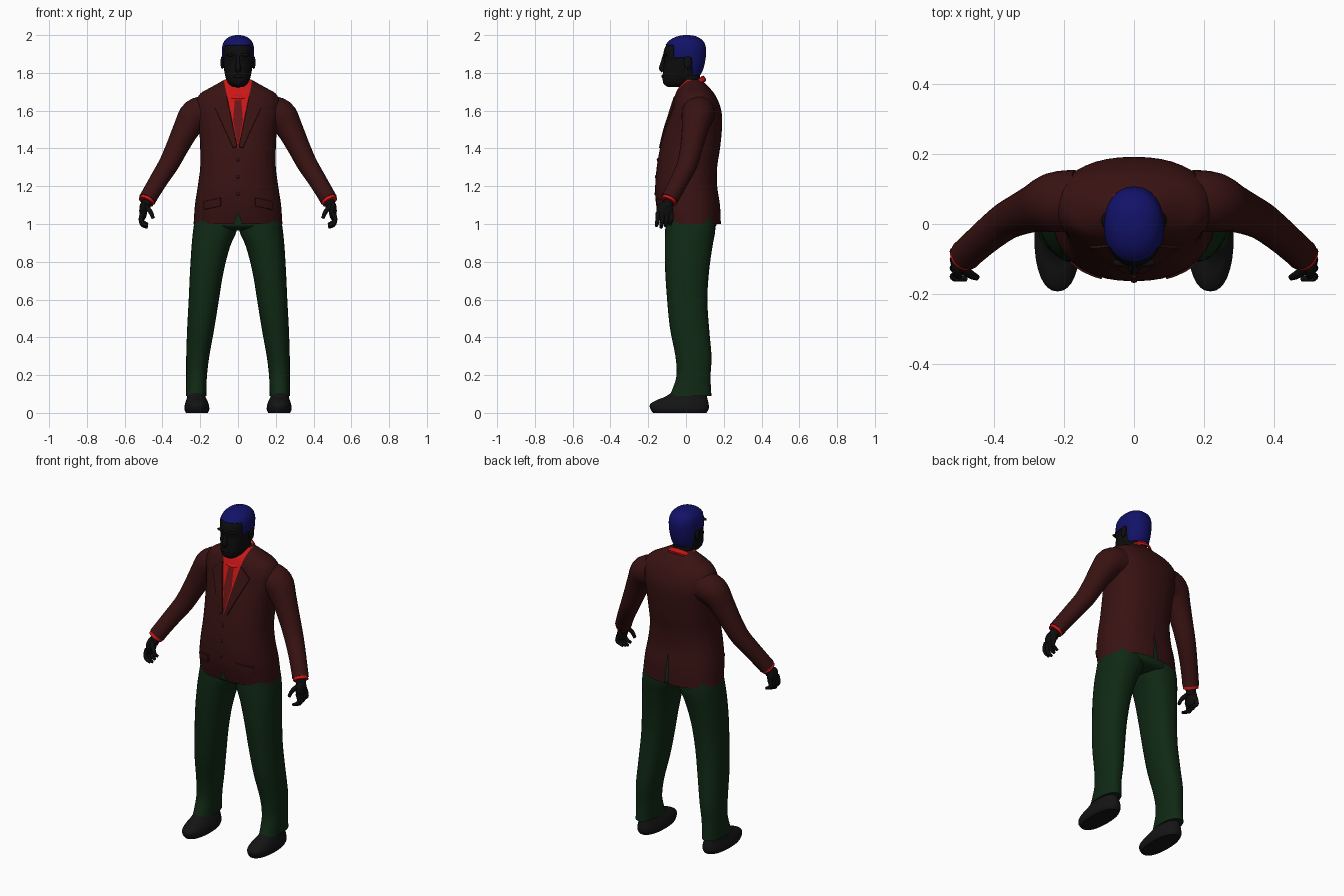
import bpy, bmesh, math
from mathutils import Vector

cube = bpy.data.objects.get("Cube")
if cube:
    bpy.data.objects.remove(cube, do_unlink=True)


def material(name, r, g, b):
    m = bpy.data.materials.new(name)
    m.use_nodes = True
    m.diffuse_color = (r, g, b, 1)
    bsdf = m.node_tree.nodes["Principled BSDF"]
    bsdf.inputs["Base Color"].default_value = (r, g, b, 1)
    bsdf.inputs["Roughness"].default_value = 0.8
    return m


JACKET = material("dark red cloth", 0.04, 0.006, 0.006)
SHIRT = material("bright red cloth", 0.6, 0.008, 0.008)
TIE = material("deep red silk", 0.14, 0.007, 0.007)
TROUSERS = material("dark green cloth", 0.005, 0.022, 0.007)
HAIR = material("navy hair", 0.006, 0.006, 0.14)
SKIN = material("black skin", 0.004, 0.004, 0.004)
SHOE = material("black leather", 0.007, 0.007, 0.007)
made = []


def finish(name, bm, *mats):
    mesh = bpy.data.meshes.new(name)
    bm.to_mesh(mesh)
    bm.free()
    for m in mats:
        mesh.materials.append(m)
    ob = bpy.data.objects.new(name, mesh)
    bpy.context.scene.collection.objects.link(ob)
    made.append(ob)
    return ob


def smooth_rows(rows, steps=4):
    """Catmull-Rom resampling of rows of numbers."""
    out = []
    last = len(rows) - 1
    for i in range(last):
        quad = [rows[max(0, min(last, i + k))] for k in (-1, 0, 1, 2)]
        for s in range(steps):
            t = s / steps
            out.append([0.5 * (2 * b + (c - a) * t + (2 * a - 5 * b + 4 * c - d) * t * t
                               + (3 * b - a - 3 * c + d) * t ** 3)
                        for a, b, c, d in zip(*quad)])
    return out + [list(rows[-1])]


def skin_rings(rings, start_cap=True, end_cap=True):
    bm = bmesh.new()
    loops = [[bm.verts.new(p) for p in ring] for ring in rings]
    n = len(loops[0])
    for lo, hi in zip(loops, loops[1:]):
        for i in range(n):
            j = (i + 1) % n
            bm.faces.new((lo[i], lo[j], hi[j], hi[i]))
    if start_cap:
        bm.faces.new(loops[0])
    if end_cap:
        bm.faces.new(loops[-1])
    bmesh.ops.recalc_face_normals(bm, faces=bm.faces)
    bm.normal_update()
    return bm


def stack(rows, n=32, power=2.3, side=1, start_cap=True):
    """Level rings; each row is z, centre x, half width, front y, back y."""
    rings = []
    for z, cx, hw, yf, yb in smooth_rows(rows):
        ring = []
        for i in range(n):
            a = math.tau * i / n
            c, s = math.cos(a), math.sin(a)
            px = math.copysign(abs(c) ** (2 / power), c)
            py = math.copysign(abs(s) ** (2 / power), s)
            ring.append((side * (cx + hw * px), (yf + yb) / 2 + (yb - yf) / 2 * py, z))
        rings.append(ring)
    return skin_rings(rings, start_cap)


def tube(rows, n=16, side=1):
    """Rings across a path; each row is x, y, z, radius."""
    rows = smooth_rows(rows)
    rings = []
    for i, (x, y, z, r) in enumerate(rows):
        ahead, behind = rows[min(i + 1, len(rows) - 1)], rows[max(i - 1, 0)]
        t = (Vector(ahead[:3]) - Vector(behind[:3])).normalized()
        u = t.cross(Vector((0, 1, 0))).normalized()
        v = t.cross(u)
        ring = []
        for k in range(n):
            a = math.tau * k / n
            p = Vector((x, y, z)) + r * (u * math.cos(a) + v * math.sin(a))
            ring.append((side * p.x, p.y, p.z))
        rings.append(ring)
    return skin_rings(rings)


def ellipsoid(name, centre, radii, mat):
    bm = bmesh.new()
    bmesh.ops.create_uvsphere(bm, u_segments=16, v_segments=10, radius=1)
    bmesh.ops.scale(bm, vec=radii, verts=bm.verts)
    bmesh.ops.translate(bm, vec=centre, verts=bm.verts)
    return finish(name, bm, mat)


def slice_faces(bm, faces, co, no):
    geom = set(faces)
    for f in faces:
        geom.update(f.edges)
        geom.update(f.verts)
    bmesh.ops.bisect_plane(bm, geom=list(geom), dist=1e-5, plane_co=co, plane_no=no)
    bm.normal_update()


def region(bm, poly, facing=-1):
    """Cut a convex x-z outline into the front or back and return its faces."""
    pts = [Vector((x, 0, z)) for x, z in poly]
    mid = sum(pts, Vector()) / len(pts)
    planes = []
    for a, b in zip(pts, pts[1:] + pts[:1]):
        no = (b - a).cross(Vector((0, 1, 0))).normalized()
        if (mid - a).dot(no) < 0:
            no = -no
        slice_faces(bm, [f for f in bm.faces if f.normal.y * facing > 0], a, no)
        planes.append((a, no))
    return [f for f in bm.faces if f.normal.y * facing > 0
            and all((f.calc_center_median() - a).dot(no) > 0 for a, no in planes)]


def raise_faces(bm, faces, depth):
    bmesh.ops.inset_region(bm, faces=faces, thickness=0.002, depth=depth, use_even_offset=True)
    bm.normal_update()


# Jacket body with shirt opening, tie, lapels, pocket flaps, front notch and back vent
bm = stack([(1.0, 0, .235, -.135, .185), (1.1, 0, .228, -.158, .18), (1.2, 0, .213, -.163, .165),
            (1.3, 0, .2, -.155, .165), (1.4, 0, .2, -.138, .18), (1.5, 0, .206, -.115, .19),
            (1.58, 0, .22, -.09, .19), (1.64, 0, .225, -.072, .175), (1.69, 0, .2, -.055, .15),
            (1.72, 0, .15, -.04, .125), (1.745, 0, .105, -.02, .1), (1.765, 0, .07, -.01, .08)],
           n=40, start_cap=False)
for f in region(bm, [(-.08, 1.78), (.08, 1.78), (0, 1.4)]):
    f.material_index = 1
for f in region(bm, [(-.015, 1.68), (.015, 1.68), (.026, 1.55), (0, 1.41), (-.026, 1.55)]):
    f.material_index = 2
for s in (1, -1):
    lapel = [(.004, 1.41), (.058, 1.675), (.078, 1.665), (.125, 1.62), (.025, 1.4)]
    raise_faces(bm, region(bm, [(s * x, z) for x, z in lapel]), .006)
    flap = [(.09, 1.14), (.18, 1.12), (.18, 1.075), (.09, 1.095)]
    raise_faces(bm, region(bm, [(s * x, z) for x, z in flap]), .006)
bmesh.ops.delete(bm, geom=region(bm, [(-.03, .98), (.03, .98), (0, 1.06)]), context="FACES")
bmesh.ops.delete(bm, geom=region(bm, [(-.014, .98), (.014, .98), (0, 1.18)], 1), context="FACES")
finish("jacket", bm, JACKET, SHIRT, TIE)
for z, y in ((1.34, -.15), (1.25, -.16), (1.16, -.163)):
    ellipsoid("jacket_button", (0, y, z), (.009, .005, .009), JACKET)

# Shirt collar, sloping up to the back of the neck
rings = []
for r, rise in ((.086, -.012), (.088, .0), (.076, .018), (.066, .016)):
    rings.append([(r * math.sin(a), .018 - r * math.cos(a), 1.715 - .052 * math.cos(a) + rise)
                  for a in (math.tau * i / 32 for i in range(32))])
finish("shirt_collar", skin_rings(rings, False, False), SHIRT)

# Neck
finish("neck", tube([(0, .03, 1.66, .06), (0, .02, 1.74, .06), (0, .005, 1.82, .062)], n=24), SKIN)

# Head with raised hair
bm = stack([(1.725, 0, .028, -.095, -.01), (1.742, 0, .05, -.118, .03), (1.77, 0, .064, -.124, .055),
            (1.8, 0, .071, -.122, .078), (1.83, 0, .076, -.119, .09), (1.86, 0, .079, -.115, .097),
            (1.895, 0, .081, -.12, .102), (1.93, 0, .081, -.113, .102), (1.96, 0, .073, -.094, .092),
            (1.98, 0, .056, -.068, .072), (1.992, 0, .032, -.036, .045), (1.996, 0, .01, -.01, .015)],
           power=2.2)
for co, no in (((0, 0, 1.945), (0, 0, 1)), ((0, 0, 1.88), (0, 0, 1)), ((0, 0, 1.79), (0, 0, 1)),
               ((0, -.065, 0), (0, 1, 0)), ((0, .03, 0), (0, 1, 0))):
    slice_faces(bm, list(bm.faces), co, no)
hair = []
for f in bm.faces:
    c = f.calc_center_median()
    if c.z > 1.945 or (c.z > 1.88 and c.y > -.065) or (c.z > 1.79 and c.y > .03):
        f.material_index = 1
        hair.append(f)
raise_faces(bm, hair, .004)
finish("head", bm, SKIN, HAIR)
finish("nose", tube([(0, -.116, 1.89, .007), (0, -.125, 1.85, .011),
                     (0, -.127, 1.825, .016), (0, -.118, 1.81, .012)]), SKIN)
ellipsoid("lips", (0, -.12, 1.782), (.026, .011, .011), SKIN)

for s, label in ((1, "left"), (-1, "right")):
    ellipsoid(label + "_ear", (s * .083, .01, 1.855), (.01, .021, .034), SKIN)
    ellipsoid(label + "_brow", (s * .035, -.11, 1.895), (.026, .012, .008), SKIN)

    # Sleeve and cuff
    finish(label + "_sleeve", tube(
        [(.16, .07, 1.595, .085), (.225, .062, 1.575, .086), (.275, .047, 1.5, .07),
         (.32, .03, 1.41, .06), (.365, .008, 1.32, .054), (.415, -.03, 1.24, .049),
         (.463, -.072, 1.16, .046), (.48, -.088, 1.13, .046)], n=24, side=s), JACKET)
    finish(label + "_cuff", tube([(.47, -.079, 1.147, .042), (.487, -.095, 1.117, .042)],
                                 n=24, side=s), SHIRT)

    # Hand with curled fingers
    finish(label + "_wrist", tube([(.478, -.087, 1.13, .028), (.495, -.103, 1.085, .028)], side=s), SKIN)
    ellipsoid(label + "_palm", (s * .502, -.112, 1.07), (.021, .045, .05), SKIN)
    for i in range(4):
        y = -.15 + .024 * i
        drop = .008 * abs(i - 1)
        finish(label + "_finger", tube(
            [(.505, y, 1.06, .013), (.514, y, 1.025, .012), (.505, y - .004, .995 + drop, .011),
             (.478, y - .006, .982 + drop, .008)], n=10, side=s), SKIN)
    finish(label + "_thumb", tube([(.492, -.125, 1.095, .015), (.464, -.145, 1.065, .012),
                                   (.449, -.152, 1.03, .009)], n=10, side=s), SKIN)

    # Trouser leg
    finish(label + "_trouser_leg", stack(
        [(.09, .222, .054, -.088, .135), (.13, .221, .054, -.07, .132), (.2, .219, .055, -.05, .13),
         (.3, .213, .061, -.056, .135), (.45, .197, .072, -.085, .122), (.6, .181, .08, -.1, .113),
         (.75, .165, .089, -.11, .122), (.88, .144, .102, -.112, .14), (.97, .121, .116, -.11, .155),
         (1.06, .112, .11, -.105, .15)], side=s), TROUSERS)

    # Shoe with a rounded toe
    finish(label + "_shoe", stack(
        [(0, .217, .058, -.175, .108), (.02, .218, .066, -.188, .12), (.045, .218, .063, -.19, .12),
         (.068, .219, .055, -.155, .115), (.088, .221, .048, -.105, .11),
         (.13, .222, .042, -.05, .1)], side=s), SHOE)

# Trouser seat joining the legs
finish("trouser_seat", stack([(.965, 0, .12, -.06, .1), (.985, 0, .2, -.108, .155),
                              (1.03, 0, .218, -.115, .16), (1.16, 0, .195, -.12, .14)]), TROUSERS)

# Smooth shading with sharp edges kept
bpy.ops.object.select_all(action="DESELECT")
for ob in made:
    ob.select_set(True)
bpy.context.view_layer.objects.active = made[0]
bpy.ops.object.shade_smooth_by_angle(angle=math.radians(40))
